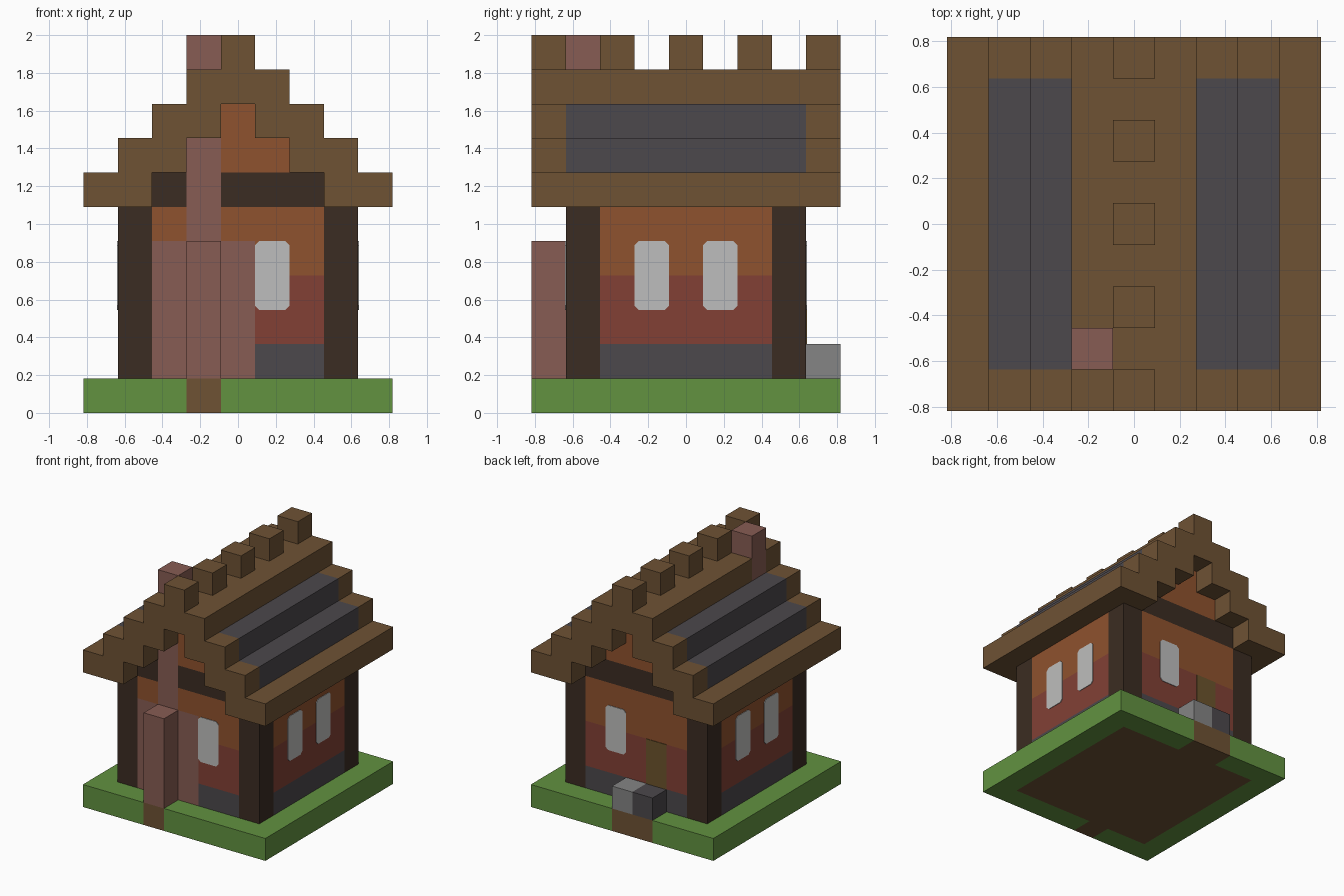
import bpy
import bmesh
from mathutils import Vector

cube = bpy.data.objects.get("Cube")
if cube:
    bpy.data.objects.remove(cube, do_unlink=True)

U = 2 / 11   # one building block
N = 9        # blocks along each side of the plot


def material(name, rgb):
    linear = [((c / 255 + 0.055) / 1.055) ** 2.4 for c in rgb] + [1]
    mat = bpy.data.materials.new(name)
    mat.use_nodes = True
    mat.diffuse_color = linear
    bsdf = next(n for n in mat.node_tree.nodes if n.type == 'BSDF_PRINCIPLED')
    bsdf.inputs["Base Color"].default_value = linear
    bsdf.inputs["Roughness"].default_value = 0.9
    return mat


GRASS = material("grass green", (98, 146, 64))
BROWN = material("earth and timber brown", (110, 82, 52))
DARK = material("dark timber", (59, 44, 34))
SLATE = material("slate grey", (76, 72, 76))
RED = material("red wall", (130, 64, 53))
ORANGE = material("orange wall", (143, 82, 46))
BRICK = material("chimney brick", (135, 92, 83))
GLASS = material("pale window", (190, 190, 189))
STONE = material("light stone", (133, 133, 133))
DOOR = material("door wood", (108, 84, 44))


def finish(name, bm, mat):
    """Turn block units into a centred mesh object."""
    bmesh.ops.recalc_face_normals(bm, faces=bm.faces)
    for v in bm.verts:
        v.co = Vector((v.co.x - N / 2, v.co.y - N / 2, v.co.z)) * U
    mesh = bpy.data.meshes.new(name)
    bm.to_mesh(mesh)
    bm.free()
    mesh.materials.append(mat)
    obj = bpy.data.objects.new(name, mesh)
    bpy.context.scene.collection.objects.link(obj)
    return obj


def blocks(name, mat, *boxes):
    """Each box is a pair of x, y and z ranges in block units."""
    bm = bmesh.new()
    for xs, ys, zs in boxes:
        new = bmesh.ops.create_cube(bm, size=1)["verts"]
        for v in new:
            v.co = [r[0] if c < 0 else r[1] for c, r in zip(v.co, (xs, ys, zs))]
    return finish(name, bm, mat)


def flip(r):
    return (N - r[1], N - r[0])


def both_x(*boxes):
    return [b for x, y, z in boxes for b in ((x, y, z), (flip(x), y, z))]


def both_y(*boxes):
    return [b for x, y, z in boxes for b in ((x, y, z), (x, flip(y), z))]


def plate(name, mat, axis, plane, side, start, z0, cut):
    """Thin panel, one block wide and two high, with clipped corners."""
    bm = bmesh.new()
    a, b, c, d = start, start + 1, z0, z0 + 2
    outline = [(a + cut, c), (b - cut, c), (b, c + cut), (b, d - cut),
               (b - cut, d), (a + cut, d), (a, d - cut), (a, c + cut)]
    if not cut:
        outline = [(a, c), (b, c), (b, d), (a, d)]
    p = plane + side * 0.025
    verts = [bm.verts.new((p, s, z) if axis == 'x' else (s, p, z)) for s, z in outline]
    face = bm.faces.new(verts)
    out = bmesh.ops.extrude_face_region(bm, geom=[face])["geom"]
    for v in out:
        if isinstance(v, bmesh.types.BMVert):
            v.co["xy".index(axis)] = plane
    finish(name, bm, mat)


# Ground slab with earth core and path ends
ground = (0, 1)
blocks("grass_border", GRASS, *both_x(((0, 1), (0, N), ground)),
       ((1, 3), (0, 1), ground), ((4, 8), (0, 1), ground),
       ((1, 3), (8, N), ground), ((5, 8), (8, N), ground))
blocks("earth_base", BROWN, ((1, 8), (1, 8), ground),
       ((3, 4), (0, 1), ground), ((3, 5), (8, N), ground))

# Corner posts and gable beams
blocks("corner_posts", DARK, *both_x(*both_y(((1, 2), (1, 2), (1, 6)))))
blocks("front_beam", DARK, ((2, 3), (1, 2), (6, 7)), ((4, 7), (1, 2), (6, 7)))
blocks("back_beam", DARK, ((2, 7), (7, 8), (6, 7)))

# Walls in three bands
for name, mat, zs in (("wall_footing", SLATE, (1, 2)),
                      ("lower_wall", RED, (2, 4)),
                      ("upper_wall", ORANGE, (4, 6))):
    blocks(name, mat, *both_x(((1, 2), (2, 7), zs)),
           ((5, 7), (1, 2), zs), ((2, 7), (7, 8), zs))
blocks("wall_above_brick", ORANGE, ((2, 3), (1, 2), (5, 6)), ((4, 5), (1, 2), (5, 6)))
blocks("front_gable_wall", ORANGE, ((4, 6), (1, 2), (7, 8)), ((4, 5), (1, 2), (8, 9)))
blocks("back_gable_wall", ORANGE, ((3, 6), (7, 8), (7, 8)), ((4, 5), (7, 8), (8, 9)))

# Chimney with hearth wall and front buttress
blocks("hearth_wall", BRICK, ((2, 3), (1, 2), (1, 5)), ((4, 5), (1, 2), (1, 5)))
blocks("chimney", BRICK, ((3, 4), (1, 2), (1, 11)))
blocks("chimney_buttress", BRICK, ((3, 4), (0, 1), (1, 5)))

# Stepped roof
blocks("roof_eaves", BROWN, *both_x(((0, 2), (0, N), (6, 7))))
blocks("gable_trim", BROWN, *both_x(*both_y(((1, 3), (0, 1), (7, 8)),
                                            ((2, 4), (0, 1), (8, 9)))))
blocks("roof_slates", SLATE, *both_x(((1, 3), (1, 8), (7, 8)), ((2, 3), (1, 8), (8, 9))))
blocks("roof_purlins", BROWN, ((3, 4), (2, 8), (8, 9)), ((5, 6), (1, 8), (8, 9)))
blocks("roof_ridge", BROWN, ((4, 6), (0, N), (9, 10)),
       ((3, 4), (0, 1), (9, 10)), ((3, 4), (2, N), (9, 10)))
blocks("ridge_blocks", BROWN, *[((4, 5), (y, y + 1), (10, 11)) for y in range(0, N, 2)])

# Windows and back door
for y in (3, 5):
    plate("right_window", GLASS, 'x', 1, -1, y, 3, 0.12)
    plate("left_window", GLASS, 'x', 8, 1, y, 3, 0.12)
plate("front_window", GLASS, 'y', 1, -1, 5, 3, 0.12)
plate("back_window", GLASS, 'y', 8, 1, 5, 3, 0.12)
plate("back_door", DOOR, 'y', 8, 1, 3, 2, 0)

# Back doorstep
blocks("light_step", STONE, ((4, 5), (8, N), (1, 2)))
blocks("dark_step", SLATE, ((3, 4), (8, N), (1, 2)))
